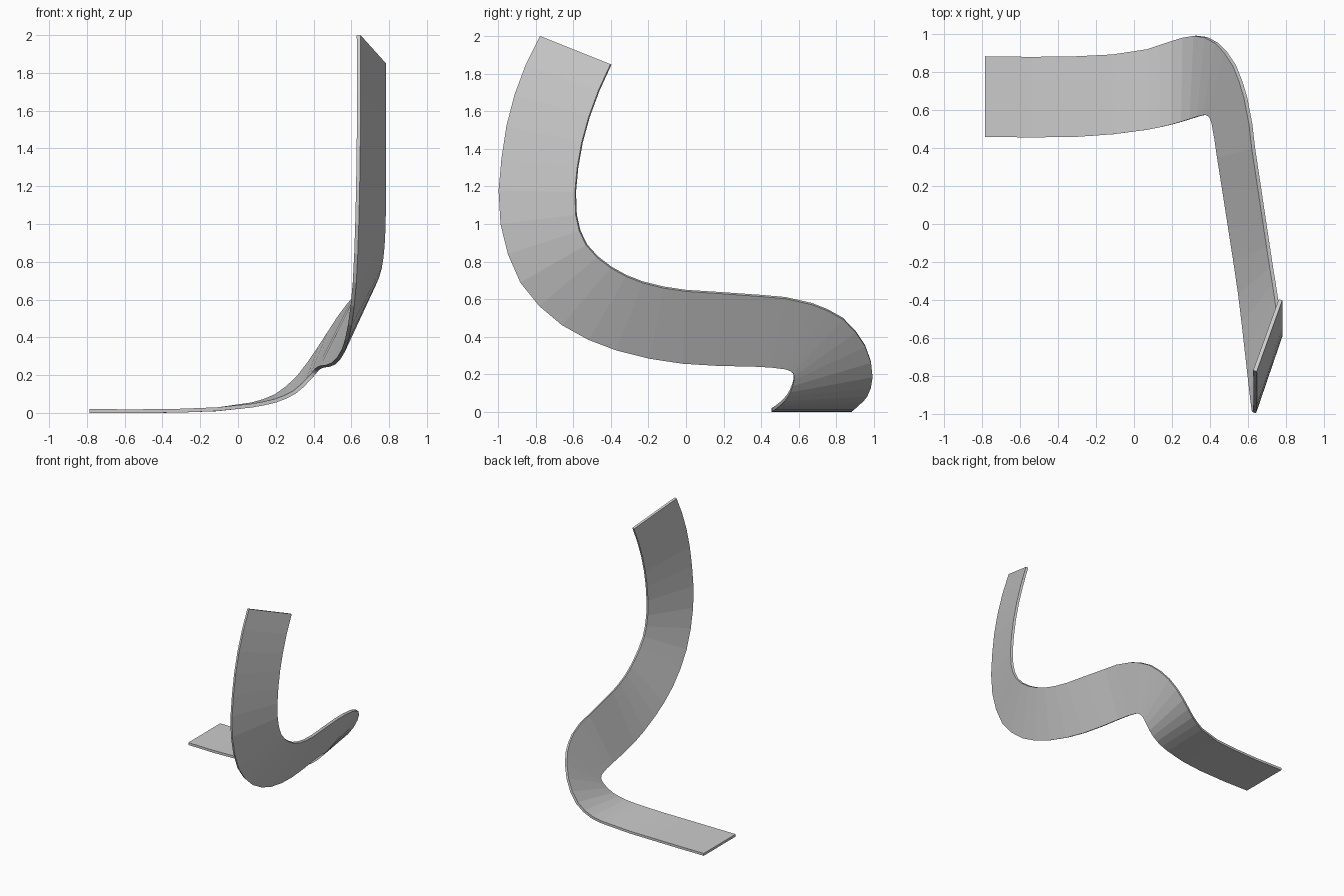
import bpy
from mathutils import Vector

if "Cube" in bpy.data.objects:
    bpy.data.objects.remove(bpy.data.objects["Cube"])

THICKNESS = 0.02
STEPS = 2

# Matching key points along the two edges of the ribbon, floor end to raised end
edge_a = [(-.785, .885, .01), (-.3, .885, .012), (.07, .922, .045), (.2, .965, .09),
          (.32, .993, .19), (.435, .955, .35), (.53, .835, .497), (.588, .67, .575),
          (.63, .4, .618), (.69, 0, .645), (.725, -.23, .69), (.752, -.4, .77),
          (.767, -.53, .89), (.773, -.585, 1.05), (.773, -.577, 1.3), (.773, -.4, 1.85)]
edge_b = [(-.785, .46, .01), (-.3, .46, .012), (.07, .497, .038), (.2, .525, .065),
          (.3, .555, .11), (.37, .575, .175), (.402, .568, .21), (.418, .53, .23),
          (.447, .35, .245), (.505, -.02, .26), (.558, -.37, .33), (.592, -.66, .465),
          (.617, -.88, .69), (.63, -.985, 1.0), (.637, -.98, 1.35), (.638, -.775, 2.0)]

a = [Vector(p) for p in edge_a]
b = [Vector(p) for p in edge_b]
n = len(a)
spans = [((a[i + 1] + b[i + 1]) - (a[i] + b[i])).length / 2 for i in range(n - 1)]


def smooth(pts):
    """Spline through the key points, weighted by span length."""
    slope = [(pts[i + 1] - pts[i]) / spans[i] for i in range(n - 1)]
    tan = [slope[0]]
    for i in range(1, n - 1):
        h0, h1 = spans[i - 1], spans[i]
        tan.append((slope[i - 1] * h1 + slope[i] * h0) / (h0 + h1))
    # end tangents mirror the neighbour so the last spans keep their bend
    tan[0] = slope[0]
    tan.append(slope[-1] * 2 - tan[-1])
    out = []
    for i in range(n - 1):
        steps = STEPS * 2 if i == n - 2 else STEPS
        for s in range(steps):
            t = s / steps
            out.append(pts[i] * (2 * t**3 - 3 * t**2 + 1) + pts[i + 1] * (3 * t**2 - 2 * t**3)
                       + (tan[i] * (t**3 - 2 * t**2 + t) + tan[i + 1] * (t**3 - t**2)) * spans[i])
    return out + [pts[-1]]


# Curved ribbon strip
rows = list(zip(smooth(a), smooth(b)))
verts = [p for row in rows for p in row]
faces = [(2 * i, 2 * i + 1, 2 * i + 3, 2 * i + 2) for i in range(len(rows) - 1)]
mesh = bpy.data.meshes.new("ribbon")
mesh.from_pydata(verts, [], faces)
ribbon = bpy.data.objects.new("ribbon", mesh)
bpy.context.collection.objects.link(ribbon)

# Give the strip its thickness
solid = ribbon.modifiers.new("thickness", 'SOLIDIFY')
solid.thickness = THICKNESS
solid.offset = 0
